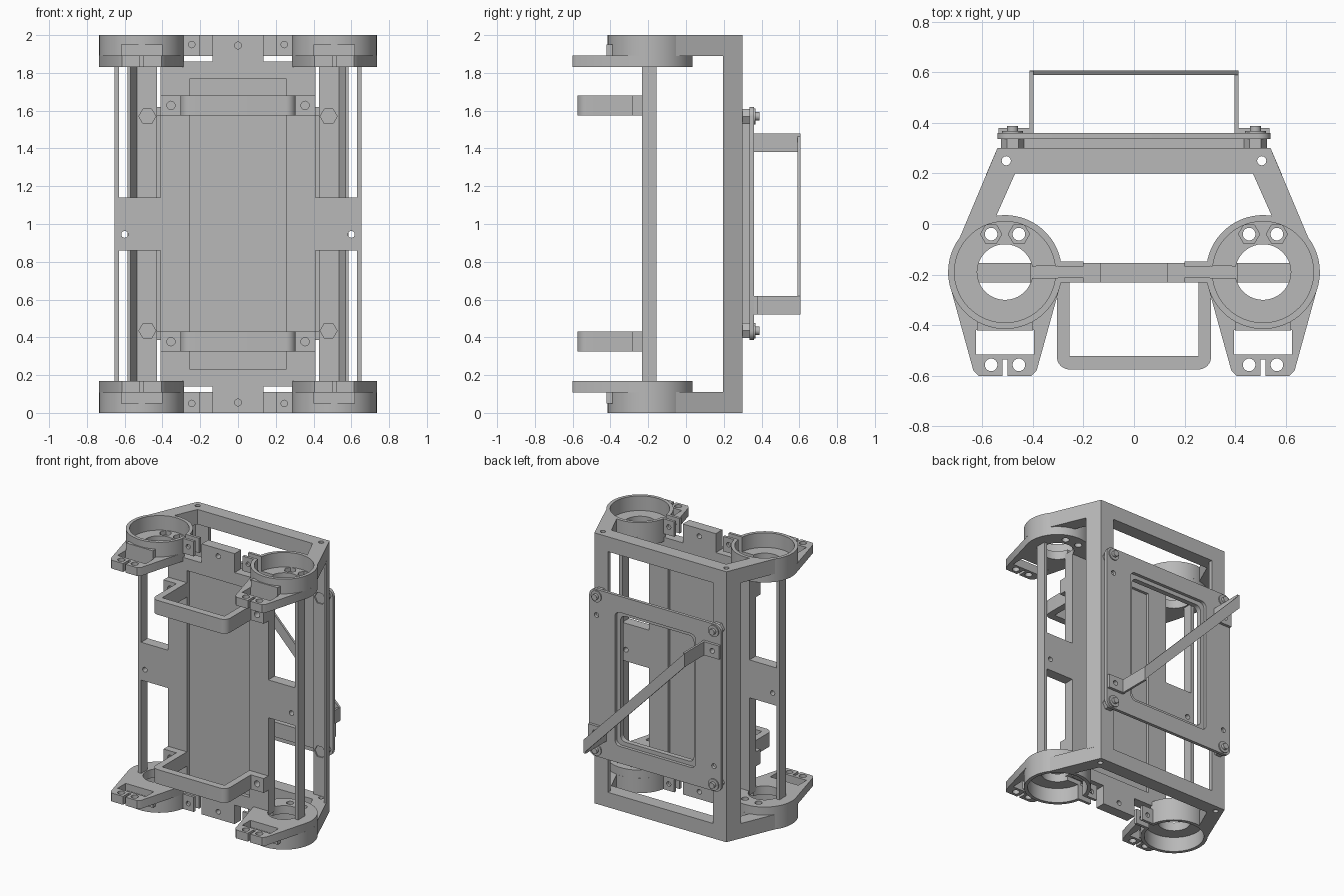
import bpy, bmesh
from math import cos, sin, radians

cube = bpy.data.objects.get("Cube")
if cube:
    bpy.data.objects.remove(cube)

grey = bpy.data.materials.new("light_grey")
grey.use_nodes = True
grey.diffuse_color = (0.48, 0.48, 0.48, 1)
grey.node_tree.nodes["Principled BSDF"].inputs["Base Color"].default_value = (0.48, 0.48, 0.48, 1)
made = []


def arc(cx, cy, r, a, b, n=24):
    """Points along an arc, angles in degrees."""
    steps = [radians(a + (b - a) * i / n) for i in range(n + 1)]
    return [(cx + r * cos(t), cy + r * sin(t)) for t in steps]


def circle(cx, cy, r, n=24):
    return arc(cx, cy, r, 0, 360 - 360 / n, n - 1)


def rect(x0, y0, x1, y1):
    return [(x0, y0), (x1, y0), (x1, y1), (x0, y1)]


def rrect(w, y0, y1, r):
    """Rounded rectangle centred on x = 0."""
    corners = [(w - r, y0 + r, 270), (w - r, y1 - r, 0), (r - w, y1 - r, 90), (r - w, y0 + r, 180)]
    return [p for x, y, a in corners for p in arc(x, y, r, a, a + 90, 6)]


def plate(name, loops, lo, hi, plane="XY"):
    """Extrude an outline with holes from lo to hi across the given plane."""
    curve = bpy.data.curves.new(name, "CURVE")
    curve.dimensions, curve.fill_mode = "2D", "BOTH"
    curve.extrude = abs(hi - lo) / 2
    for loop in loops:
        spline = curve.splines.new("POLY")
        spline.points.add(len(loop) - 1)
        for point, (u, v) in zip(spline.points, loop):
            point.co = (u, v, 0, 1)
        spline.use_cyclic_u = True
    helper = bpy.data.objects.new(name + "_outline", curve)
    bpy.context.collection.objects.link(helper)
    graph = bpy.context.evaluated_depsgraph_get()
    mesh = bpy.data.meshes.new_from_object(helper.evaluated_get(graph))
    bpy.data.objects.remove(helper)
    mid = (lo + hi) / 2
    for v in mesh.vertices:
        x, y, z = v.co
        v.co = (x, y, z + mid) if plane == "XY" else (x, z + mid, y)
    bm = bmesh.new()
    bm.from_mesh(mesh)
    bmesh.ops.remove_doubles(bm, verts=bm.verts, dist=1e-5)
    bmesh.ops.recalc_face_normals(bm, faces=bm.faces)
    bm.to_mesh(mesh)
    bm.free()
    mesh.materials.clear()
    mesh.materials.append(grey)
    obj = bpy.data.objects.new(name, mesh)
    bpy.context.collection.objects.link(obj)
    made.append(obj)
    return obj


def mirror_x(points):
    return [(-x, y) for x, y in points]


# Outlines of one ring, relative to its centre, with the clamp gap towards +x
CX, CY, R = 0.51, -0.19, 0.225
gap = 0.022
floor = (arc(0, 0, R, 6, 190) + [(-0.125, -0.39), (-0.105, -0.41), (-0.01, -0.41), (-0.01, -0.345),
         (0.01, -0.345), (0.01, -0.41), (0.105, -0.41), (0.125, -0.39)]
         + arc(0, 0, R, -12, -6, 2) + arc(0, 0, 0.11, -12, -348, 40))
wall = arc(0, 0, R, 6, 354, 56) + arc(0, 0, 0.2, 353.5, 6.5, 56)
window = rect(-0.115, -0.325, 0.115, -0.23)
foot_holes = [circle(s * 0.055, -0.367, 0.025) for s in (1, -1)]

# End frames at the top and the bottom
for end in ("top", "bottom"):
    def height(z):
        return z if end == "top" else 2 - z

    def layer(name, loops, lo, hi):
        lo, hi = sorted((height(lo), height(hi)))
        return plate(f"{end}_{name}", loops, lo, hi)

    half = [(0.54, 0.3)] + arc(CX, CY, 0.218, 25, 80, 12) + [(0.47, 0.2)]
    bar_holes = [circle(s * 0.505, 0.25, 0.018) for s in (1, -1)]
    layer("end_frame", [half + mirror_x(half)[::-1]] + bar_holes, 1.89, 2)

    for side, s in (("left", 1), ("right", -1)):
        def place(loop):
            return [(s * (CX - x), CY + y) for x, y in loop]

        for part, sides, r, lo, hi in (("floor", 24, 0.025, 1.83, 1.862),
                                       ("nut_seat", 6, 0.042, 1.862, 1.892)):
            pockets = [circle(k * 0.055, 0.15, r, sides) for k in (1, -1)]
            layer(f"{side}_ring_{part}", [place(l) for l in [floor, window] + foot_holes + pockets], lo, hi)
        layer(f"{side}_ring_wall", [place(wall)], 1.89, 2)
        layer(f"{side}_ring_boss", [place(rect(-0.11, -0.232, 0.11, -0.2))], 1.88, 1.95)
        # Clamp ears beside the gap
        z0, z1 = sorted((height(1.89), height(2)))
        ear = rect(s * 0.2, z0, s * 0.3, z1)
        for part, y in (("front", CY - gap - 0.02), ("back", CY + gap)):
            plate(f"{end}_{side}_{part}_clamp_ear", [ear, circle(s * 0.245, height(1.95), 0.017)],
                  y, y + 0.02, "XZ")

# Front plate with side rails, cross band and end tongues
quarter = [(0.655, 0.83), (0.63, 0.83), (0.63, 0.14), (0.41, 0.14), (0.41, 0.86),
           (0.135, 0.86), (0.135, 1)]
upper = [(x, 1 + z) for x, z in quarter]
upper += mirror_x(upper)[::-1]
lower = [(x, 2 - z) for x, z in upper][::-1]
holes = [circle(s * 0.6, 0.945, 0.018) for s in (1, -1)] + [circle(0, z, 0.018) for z in (0.055, 1.945)]
plate("front_plate", [upper + lower, rect(-0.255, 0.23, 0.255, 1.77)] + holes, -0.232, -0.155, "XZ")
plate("front_plate_recess", [rect(-0.265, 0.22, 0.265, 1.78)], -0.205, -0.175, "XZ")

# Front retaining loops with screw tabs
loop = ([(-0.305, -0.23)] + arc(-0.255, -0.525, 0.05, 180, 270, 8)
        + arc(0.255, -0.525, 0.05, 270, 360, 8)
        + [(0.305, -0.23), (0.255, -0.23), (0.255, -0.522), (-0.255, -0.522), (-0.255, -0.23)])
for end, z in (("top", 1.628), ("bottom", 0.377)):
    plate(f"{end}_retaining_loop", [loop], z - 0.053, z + 0.053)
    for side, s in (("left", 1), ("right", -1)):
        tab = rect(s * 0.3, z - 0.053, s * 0.41, z + 0.053)
        plate(f"{end}_{side}_loop_tab", [tab, circle(s * 0.355, z, 0.022)], -0.285, -0.23, "XZ")

# Back corner posts: flat flange and slanted flange
BOLT_Z = (0.435, 1.57)
for side, s in (("left", 1), ("right", -1)):
    flange = rect(s * 0.43, 0.1, s * 0.535, 1.9)
    plate(f"{side}_post_back_flange", [flange] + [circle(s * 0.48, z, 0.045, 6) for z in BOLT_Z],
          0.27, 0.3, "XZ")
    slant = [(0.54, 0.3), (0.585, 0.195), (0.568, 0.195), (0.523, 0.3)]
    plate(f"{side}_post_side_flange", [[(s * x, y) for x, y in slant]], 0.1, 1.9)

# Back cover frame and its spacer
cover_holes = [circle(s * 0.48, z, 0.018) for s in (1, -1) for z in (0.57, 1.43)]
plate("back_cover", [rrect(0.54, 0.385, 1.62, 0.05), rrect(0.33, 0.51, 1.5, 0.04)] + cover_holes,
      0.337, 0.36, "XZ")
plate("back_cover_spacer", [rect(-0.435, 0.43, 0.435, 1.575), rrect(0.3, 0.54, 1.47, 0.04)],
      0.3, 0.337, "XZ")

# Cover bolts
for side, s in (("left", 1), ("right", -1)):
    for end, z in zip(("bottom", "top"), BOLT_Z):
        plate(f"{end}_{side}_nut", [circle(s * 0.48, z, 0.046, 6)], 0.28, 0.337, "XZ")
        plate(f"{end}_{side}_bolt_washer", [circle(s * 0.48, z, 0.042)], 0.36, 0.368, "XZ")
        plate(f"{end}_{side}_bolt_tip", [circle(s * 0.48, z, 0.022)], 0.36, 0.388, "XZ")

# Diagonal handle on the back
for side, s, z in (("left", 1, 0.57), ("right", -1, 1.43)):
    tab = rect(s * 0.4, z - 0.05, s * 0.535, z + 0.05)
    plate(f"{side}_handle_tab", [tab, circle(s * 0.48, z, 0.018)], 0.36, 0.38, "XZ")
    plate(f"{side}_handle_leg", [rect(s * 0.398, 0.36, s * 0.414, 0.605)], z - 0.05, z + 0.05)
diagonal = [(-0.414, 1.38), (0.414, 0.52), (0.414, 0.62), (-0.414, 1.48)]
plate("handle_bar", [diagonal], 0.59, 0.607, "XZ")

# Smooth the round walls, keep the edges sharp
bpy.ops.object.select_all(action="DESELECT")
for obj in made:
    obj.select_set(True)
bpy.context.view_layer.objects.active = made[0]
bpy.ops.object.shade_smooth_by_angle(angle=radians(30))
